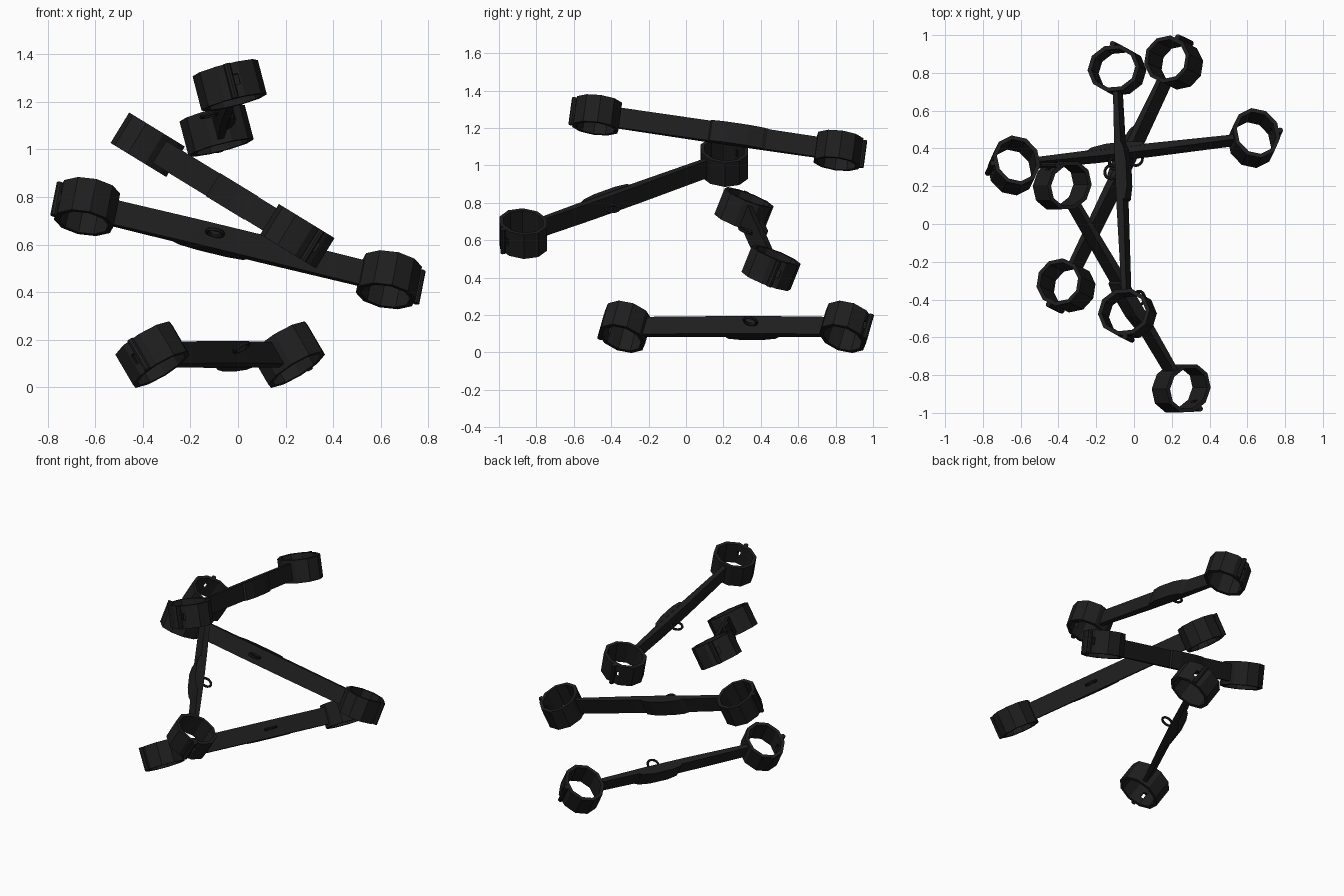
import bpy, bmesh, math
from mathutils import Vector, Matrix

if "Cube" in bpy.data.objects:
    bpy.data.objects.remove(bpy.data.objects["Cube"])

black = bpy.data.materials.new("black_leather")
black.diffuse_color = (0.013, 0.013, 0.013, 1)
black.use_nodes = True
black.node_tree.nodes["Principled BSDF"].inputs["Base Color"].default_value = black.diffuse_color


def make(name, bm, mat):
    bmesh.ops.recalc_face_normals(bm, faces=bm.faces)
    me = bpy.data.meshes.new(name)
    bm.to_mesh(me)
    bm.free()
    me.materials.append(black)
    ob = bpy.data.objects.new(name, me)
    bpy.context.collection.objects.link(ob)
    ob.matrix_world = mat
    return ob


def cuff(name, mat):
    # oval ten-sided band with a small slot beside the clasp
    rx, ry, n = 0.128, 0.142, 10
    pts = [(rx * math.cos((k + .5) * math.tau / n), ry * math.sin((k + .5) * math.tau / n))
           for k in range(n)]
    pts += [(pts[0][0], 0.014), (pts[0][0], 0.036)]
    rows = [-0.075, -0.02, 0.025, 0.075]
    bm = bmesh.new()
    g = [[bm.verts.new((x, y, z)) for x, y in pts] for z in rows]
    m = len(pts)
    for r in range(3):
        for c in range(m):
            if r == 1 and c == m - 2:
                continue
            d = (c + 1) % m
            bm.faces.new((g[r][c], g[r][d], g[r + 1][d], g[r + 1][c]))
    ob = make(name, bm, mat)
    sol = ob.modifiers.new("wall", 'SOLIDIFY')
    sol.thickness = 0.022
    sol.offset = -1


def clasp(name, mat):
    # upright rod on the outer end of the cuff
    bm = bmesh.new()
    bmesh.ops.create_cone(bm, cap_ends=True, segments=8, radius1=0.015, radius2=0.015, depth=0.15,
                          matrix=Matrix.Translation((0.131, 0, 0)))
    make(name, bm, mat)


def plate(name, outline, half, mat):
    # outline in the x-y plane, extruded over the strap width
    bm = bmesh.new()
    f = bm.faces.new([bm.verts.new((x, y, -half)) for x, y in outline])
    ex = bmesh.ops.extrude_face_region(bm, geom=[f])
    bmesh.ops.translate(bm, vec=(0, 0, 2 * half),
                        verts=[v for v in ex['geom'] if isinstance(v, bmesh.types.BMVert)])
    make(name, bm, mat)


def ring(name, mat, R=0.036, r=0.008, n=14, k=6):
    bm = bmesh.new()
    g = []
    for i in range(n):
        a = i * math.tau / n
        g.append([bm.verts.new(((R + r * math.cos(j * math.tau / k)) * math.cos(a),
                                (R + r * math.cos(j * math.tau / k)) * math.sin(a),
                                r * math.sin(j * math.tau / k))) for j in range(k)])
    for i in range(n):
        for j in range(k):
            p, q = g[i], g[(i + 1) % n]
            bm.faces.new((p[j], q[j], q[(j + 1) % k], p[(j + 1) % k]))
    make(name, bm, mat)


# each restraint: start cuff centre, end cuff centre, cuff axis
units = [
    ((0.21, 0.855, 0.137), (-0.36, -0.325, 0.137), (0.49, -0.24, -0.84)),
    ((-0.635, 0.31, 0.76), (0.635, 0.455, 0.452), (0.18, 0.365, 0.913)),
    ((0.25, -0.87, 0.635), (-0.38, 0.205, 1.02), (0.522, 0.0, 0.853)),
    ((-0.09, 0.815, 1.08), (-0.035, -0.475, 1.27), (-0.25, 0.13, 0.96)),
]
for i, (a, b, w) in enumerate(units, 1):
    a, b, w = Vector(a), Vector(b), Vector(w)
    d = (b - a).normalized()
    y = w.cross(d).normalized()
    z = d.cross(y)
    M = Matrix((d, y, z)).transposed().to_4x4()
    M.translation = (a + b) / 2
    h = (b - a).length / 2
    # cuffs and clasps at both ends
    for side, turn in (("end", 0), ("start", math.pi)):
        E = M @ Matrix.Rotation(turn, 4, 'Z') @ Matrix.Translation((h, 0, 0))
        cuff(f"cuff_{side}_{i}", E)
        clasp(f"clasp_{side}_{i}", E)
    # strap joining the cuffs
    e = h - 0.115
    plate(f"strap_{i}", [(-e, -0.013), (-0.2, -0.02), (0.1, -0.02), (e, -0.013),
                         (e, 0.013), (0.1, 0.018), (-0.2, 0.018), (-e, 0.013)], 0.055, M)
    # overlapping pad bulging on the back
    plate(f"strap_pad_{i}", [(-0.27, 0.012), (0.05, 0.012), (0.04, 0.03), (-0.03, 0.042),
                             (-0.16, 0.042), (-0.24, 0.03)], 0.057, M)
    # metal loop on the front
    ring(f"loop_{i}", M @ Matrix.Translation((-0.11, -0.055, 0)))
